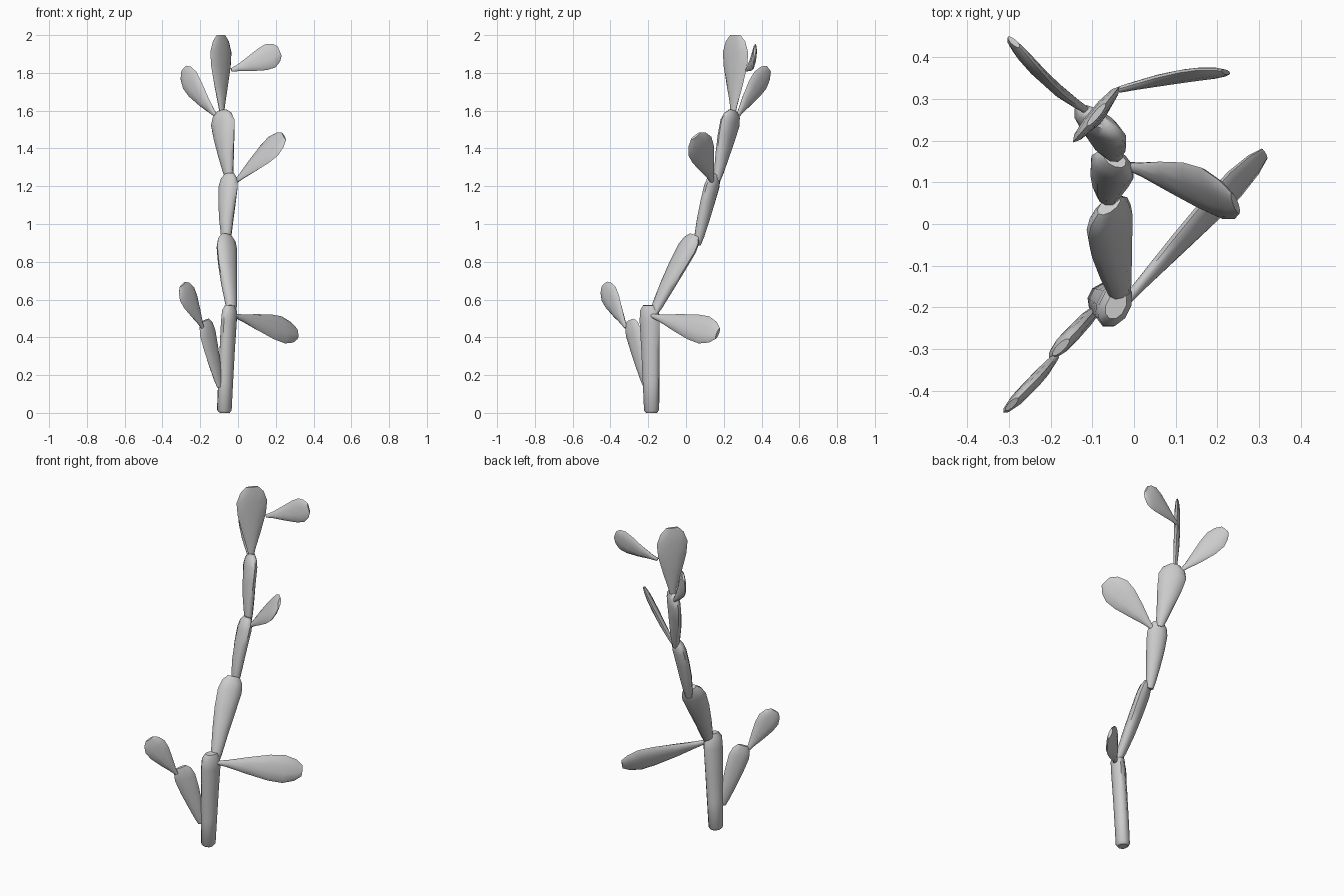
import bpy, bmesh, math
from mathutils import Vector

if "Cube" in bpy.data.objects:
    bpy.data.objects.remove(bpy.data.objects["Cube"])

# profiles: (position along pad, width factor, thickness factor)
LEAF = [(0, .14, .55), (.12, .26, .7), (.35, .6, .95), (.6, .92, 1),
        (.78, 1, .95), (.92, .76, .75), (1, .4, .45)]
LIMB = [(0, .35, .5), (.12, .5, .75), (.35, .7, .95), (.6, .9, 1),
        (.82, 1, 1), (.93, .85, .85), (1, .5, .5)]
TRUNK = [(0, .5, .7), (.025, .7, 1), (.3, .8, 1), (.6, .9, 1),
         (.85, 1, 1), (.95, .95, .95), (1, .6, .6)]
SIDES = 10


def pad(name, base, mid, tip, across, width, thick, profile):
    """Loft flattened rings along a gently bent centreline."""
    base, mid, tip = Vector(base), Vector(mid), Vector(tip)
    axis = (tip - base).normalized()
    w = Vector(across)
    w = (w - axis * w.dot(axis)).normalized()
    n = axis.cross(w)
    bend = mid - (base + tip) / 2
    bm = bmesh.new()
    rings = []
    for t, fw, ft in profile:
        c = base.lerp(tip, t) + bend * 4 * t * (1 - t)
        ring = []
        for i in range(SIDES):
            a = 2 * math.pi * i / SIDES
            ring.append(bm.verts.new(c + w * math.cos(a) * width / 2 * fw
                                     + n * math.sin(a) * thick / 2 * ft))
        rings.append(ring)
    for lo, hi in zip(rings, rings[1:]):
        for i in range(SIDES):
            j = (i + 1) % SIDES
            bm.faces.new((lo[i], lo[j], hi[j], hi[i]))
    bm.faces.new(rings[0][::-1])
    bm.faces.new(rings[-1])
    bmesh.ops.recalc_face_normals(bm, faces=bm.faces)
    me = bpy.data.meshes.new(name)
    bm.to_mesh(me)
    bm.free()
    ob = bpy.data.objects.new(name, me)
    bpy.context.collection.objects.link(ob)
    bpy.ops.object.select_all(action='DESELECT')
    ob.select_set(True)
    bpy.context.view_layer.objects.active = ob
    bpy.ops.object.shade_smooth_by_angle(angle=math.radians(50))
    return ob


# main stem, bottom to top
pad("stem_base", (-.073, -.182, 0), (-.06, -.187, .28), (-.043, -.195, .57),
    (.45, .9, 0), .118, .078, TRUNK)
pad("stem_lower", (-.03, -.175, .52), (-.052, -.065, .74), (-.06, .045, .94),
    (.7, .7, 0), .135, .07, LIMB)
pad("stem_middle", (-.062, .06, .89), (-.06, .105, 1.08), (-.045, .155, 1.265),
    (.87, -.5, 0), .115, .07, LIMB)
pad("stem_upper", (-.045, .165, 1.23), (-.07, .205, 1.42), (-.085, .25, 1.6),
    (.8, -.6, 0), .155, .065, [(t, f * f ** .35, g) for t, f, g in LIMB])

# flat pads
pad("top_pad", (-.085, .248, 1.57), (-.09, .26, 1.79), (-.09, .262, 2.0),
    (.64, .77, 0), .175, .035, LEAF)
pad("top_side_pad", (-.035, .322, 1.815), (.105, .352, 1.862), (.22, .364, 1.915),
    (-.35, .1, .93), .135, .028, LEAF)
pad("upper_left_pad", (-.11, .27, 1.565), (-.21, .345, 1.69), (-.288, .436, 1.82),
    (.5, -.45, .65), .13, .03, LEAF)
pad("middle_right_pad", (-.012, .138, 1.225), (.115, .1, 1.345), (.243, .05, 1.465),
    (-.27, .6, .45), .165, .035, LEAF)
pad("lower_right_pad", (-.015, -.18, .515), (.15, 0, .465), (.312, .168, .42),
    (-.25, .2, .93), .155, .042, LEAF)
pad("lower_left_pad", (-.095, -.21, .14), (-.135, -.25, .31), (-.175, -.295, .49),
    (.6, .6, .3), .118, .038, LIMB)
pad("lower_left_tip_pad", (-.188, -.318, .452), (-.24, -.378, .565), (-.293, -.432, .68),
    (.6, .6, .6), .128, .032, LEAF)
